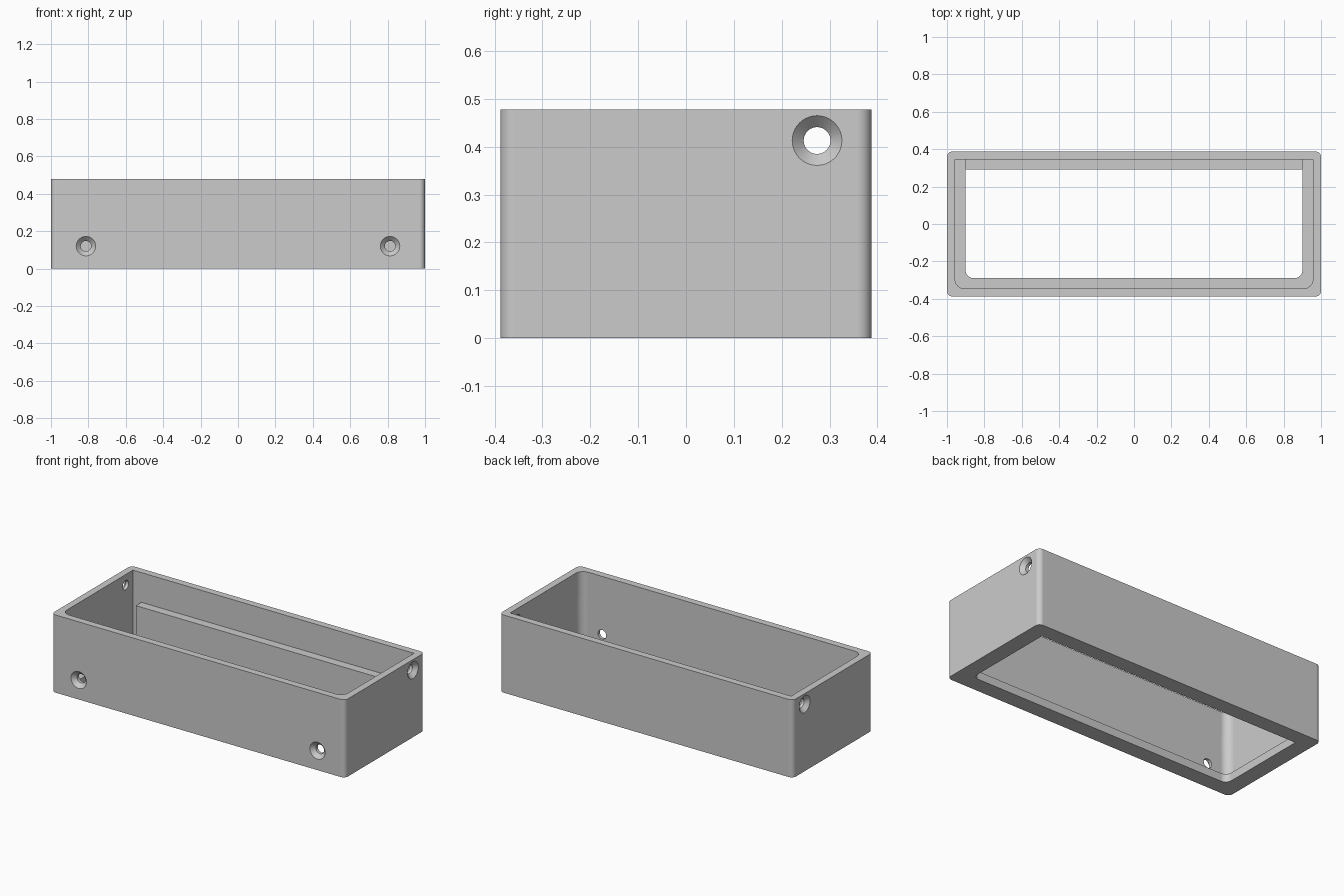
import bpy, bmesh, math
from mathutils import Matrix, Vector

cube = bpy.data.objects.get("Cube")
if cube:
    bpy.data.objects.remove(cube, do_unlink=True)

# Overall sizes
X, Y, H = 1.0, 0.388, 0.478
IN_X, IN_Y = 0.957, 0.345          # cavity
LIP_X, LIP_Y, LIP_Z = 0.9, 0.292, 0.05   # bottom opening
BAR_Z = 0.295                      # top of the rear ledge

grey = bpy.data.materials.new("matte grey")
grey.use_nodes = True
grey.diffuse_color = (0.6, 0.6, 0.6, 1)
grey.node_tree.nodes["Principled BSDF"].inputs["Base Color"].default_value = (0.6, 0.6, 0.6, 1)


def make_object(name, bm):
    bmesh.ops.recalc_face_normals(bm, faces=bm.faces)
    mesh = bpy.data.meshes.new(name)
    bm.to_mesh(mesh)
    bm.free()
    mesh.materials.append(grey)
    obj = bpy.data.objects.new(name, mesh)
    bpy.context.collection.objects.link(obj)
    return obj


def corner(x, y, r, steps=8):
    """Points of a rounded corner, counter-clockwise."""
    sx, sy = math.copysign(1, x), math.copysign(1, y)
    start = {(1, 1): 0, (-1, 1): 90, (-1, -1): 180, (1, -1): 270}[(sx, sy)]
    angles = [math.radians(start + 90 * i / steps) for i in range(steps + 1)]
    return [(x - sx * r + r * math.cos(a), y - sy * r + r * math.sin(a)) for a in angles]


def prism(name, outline, z0, z1):
    bm = bmesh.new()
    face = bm.faces.new([bm.verts.new((x, y, z0)) for x, y in outline])
    top = bmesh.ops.extrude_face_region(bm, geom=[face])["geom"]
    moved = [v for v in top if isinstance(v, bmesh.types.BMVert)]
    bmesh.ops.translate(bm, verts=moved, vec=(0, 0, z1 - z0))
    return make_object(name, bm)


def countersink(name, origin, inward, sides=40):
    """Cutter for a screw hole with a conical mouth."""
    bm = bmesh.new()
    rings = []
    for depth, r in ((-0.01, 0.062), (0.024, 0.028), (0.08, 0.028)):
        rings.append([bm.verts.new((r * math.cos(a), r * math.sin(a), depth))
                      for a in (math.tau * i / sides for i in range(sides))])
    for lower, upper in zip(rings, rings[1:]):
        for i in range(sides):
            j = (i + 1) % sides
            bm.faces.new((lower[i], lower[j], upper[j], upper[i]))
    bm.faces.new(rings[0])
    bm.faces.new(rings[-1])
    turn = Vector(inward).to_track_quat("Z", "Y").to_matrix().to_4x4()
    bm.transform(Matrix.Translation(origin) @ turn)
    return make_object(name, bm)


# Outer shell with rounded upright edges
r = 0.03
tray = prism("tray_body", corner(X, Y, r) + corner(-X, Y, r)
             + corner(-X, -Y, r) + corner(X, -Y, r), 0, H)

# Cavities: rounded at the front, square at the back
front_in = corner(-IN_X, -IN_Y, 0.05) + corner(IN_X, -IN_Y, 0.05)
back_in = [(IN_X, IN_Y), (-IN_X, IN_Y)]
notched_back = [(IN_X, IN_Y), (LIP_X, IN_Y), (LIP_X, LIP_Y),
                (-LIP_X, LIP_Y), (-LIP_X, IN_Y), (-IN_X, IN_Y)]
front_lip = corner(-LIP_X, -LIP_Y + 0.003, 0.04) + corner(LIP_X, -LIP_Y + 0.003, 0.04)
cutters = [
    prism("upper_cavity_cutter", front_in + back_in, BAR_Z, H + 0.1),
    prism("ledge_cavity_cutter", front_in + notched_back, LIP_Z, BAR_Z + 0.05),
    prism("bottom_opening_cutter", front_lip + [(LIP_X, LIP_Y), (-LIP_X, LIP_Y)], -0.1, BAR_Z - 0.1),
]

# Screw holes in the front wall and in both end walls
for s in (-1, 1):
    cutters.append(countersink("front_hole_cutter", (s * 0.813, -Y, 0.12), (0, 1, 0)))
    cutters.append(countersink("side_hole_cutter", (s * X, 0.274, 0.413), (-s, 0, 0)))

bpy.ops.object.select_all(action="DESELECT")
bpy.context.view_layer.objects.active = tray
tray.select_set(True)
for cutter in cutters:
    cutter.hide_render = True
    mod = tray.modifiers.new("cut", "BOOLEAN")
    mod.operation, mod.solver, mod.object = "DIFFERENCE", "EXACT", cutter
    bpy.ops.object.modifier_apply(modifier=mod.name)
    bpy.data.objects.remove(cutter, do_unlink=True)

# Smooth rounded parts, keeping flat walls flat
bpy.ops.object.shade_smooth_by_angle(angle=math.radians(30))
weighted = tray.modifiers.new("weighted normals", "WEIGHTED_NORMAL")
weighted.keep_sharp = True
